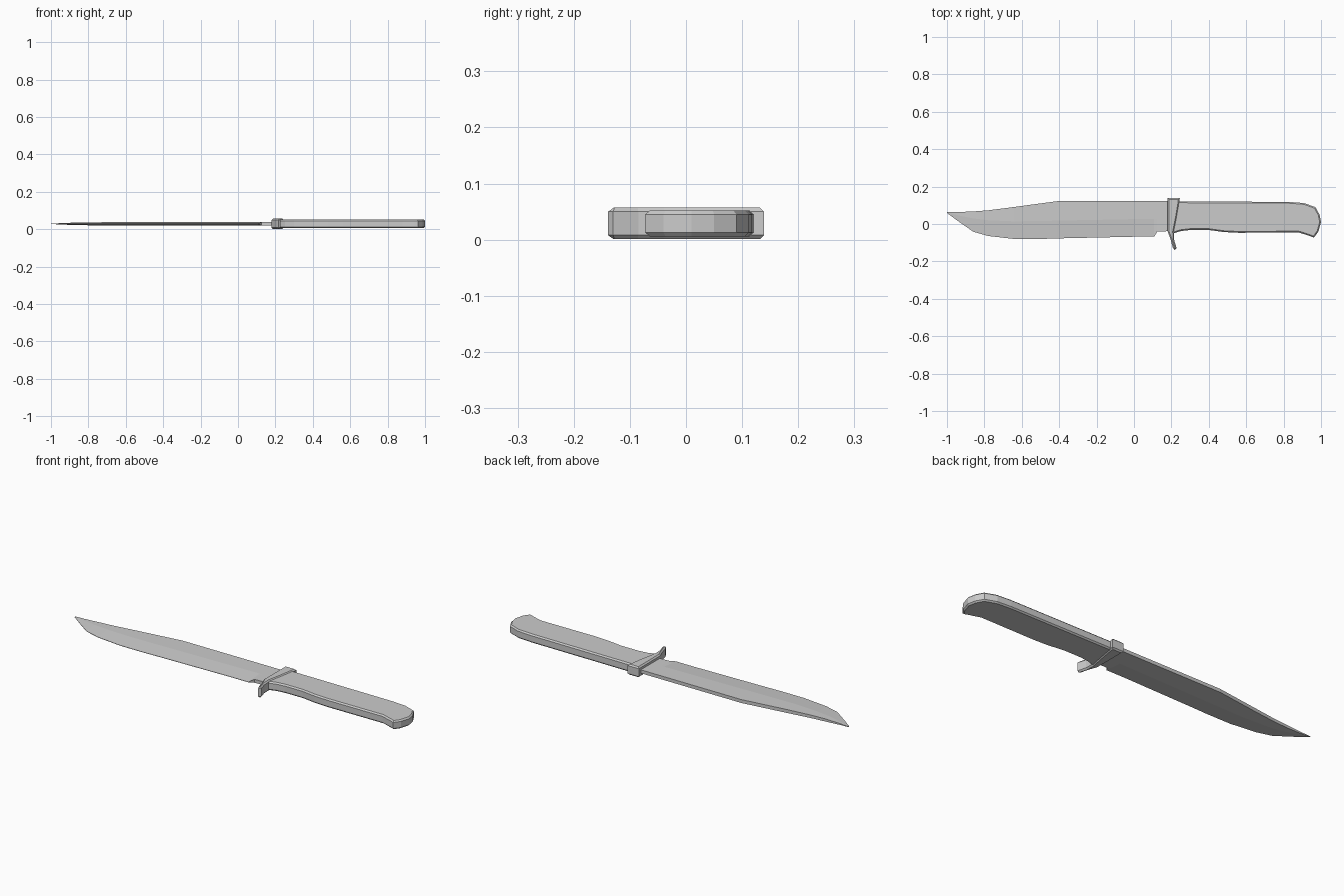
import bpy, bmesh

MID = 0.029  # height of the knife's middle plane

steel = bpy.data.materials.new("grey")
steel.diffuse_color = (0.6, 0.6, 0.6, 1)


def finish(name, bm):
    bmesh.ops.recalc_face_normals(bm, faces=bm.faces)
    mesh = bpy.data.meshes.new(name)
    bm.to_mesh(mesh)
    bm.free()
    mesh.materials.append(steel)
    obj = bpy.data.objects.new(name, mesh)
    bpy.context.collection.objects.link(obj)
    return obj


def slab(name, outline, half, chamfer):
    """Extrude a plan outline about the middle plane and chamfer its rims."""
    bm = bmesh.new()
    face = bm.faces.new([bm.verts.new((x, y, MID - half)) for x, y in outline])
    new = bmesh.ops.extrude_face_region(bm, geom=[face])["geom"]
    bmesh.ops.translate(bm, vec=(0, 0, 2 * half),
                        verts=[v for v in new if isinstance(v, bmesh.types.BMVert)])
    bmesh.ops.recalc_face_normals(bm, faces=bm.faces)
    rims = [e for e in bm.edges if abs(e.verts[0].co.z - e.verts[1].co.z) < 1e-5]
    bmesh.ops.bevel(bm, geom=rims, offset=chamfer, segments=1, affect='EDGES')
    return finish(name, bm)


# Blade: wedge sections (x, spine y, ridge y, edge y, half thickness, edge half thickness)
sections = [
    (0.20, 0.122, 0.030, -0.038, 0.009, 0.009),
    (0.125, 0.122, 0.030, -0.040, 0.009, 0.009),
    (0.108, 0.122, 0.028, -0.068, 0.009, 0.001),
    (0.00, 0.122, 0.026, -0.068, 0.009, 0.001),
    (-0.41, 0.122, 0.018, -0.077, 0.009, 0.001),
    (-0.50, 0.110, 0.016, -0.080, 0.009, 0.001),
    (-0.64, 0.091, 0.014, -0.080, 0.009, 0.001),
    (-0.78, 0.073, 0.020, -0.064, 0.008, 0.001),
    (-0.86, 0.067, 0.030, -0.041, 0.007, 0.001),
    (-0.94, 0.064, 0.046, 0.015, 0.004, 0.001),
    (-1.00, 0.065, 0.062, 0.059, 0.001, 0.0005),
]
bm = bmesh.new()
rings = []
for x, spine, ridge, edge, t, e in sections:
    profile = [(spine, t), (ridge, t), (edge, e), (edge, -e), (ridge, -t), (spine, -t)]
    rings.append([bm.verts.new((x, y, MID + z)) for y, z in profile])
for a, b in zip(rings, rings[1:]):
    for i in range(6):
        j = (i + 1) % 6
        bm.faces.new((a[i], a[j], b[j], b[i]))
bm.faces.new(rings[0])
bm.faces.new(rings[-1])
finish("blade", bm)

# Guard with a hooked finger stop
slab("guard", [(0.18, 0.139), (0.245, 0.139), (0.24, 0.10), (0.228, 0.03),
               (0.214, -0.04), (0.215, -0.085), (0.228, -0.13), (0.216, -0.139),
               (0.207, -0.125), (0.195, -0.08), (0.18, -0.04)], 0.028, 0.007)

# Handle with a finger recess and a flared butt
slab("handle", [(0.205, 0.121), (0.83, 0.118), (0.91, 0.112), (0.97, 0.09),
                (0.992, 0.05), (1.0, 0.01), (0.986, -0.04), (0.962, -0.073),
                (0.945, -0.066), (0.88, -0.045), (0.56, -0.047), (0.48, -0.043),
                (0.40, -0.032), (0.30, -0.032), (0.25, -0.038), (0.205, -0.052)],
     0.023, 0.007)
